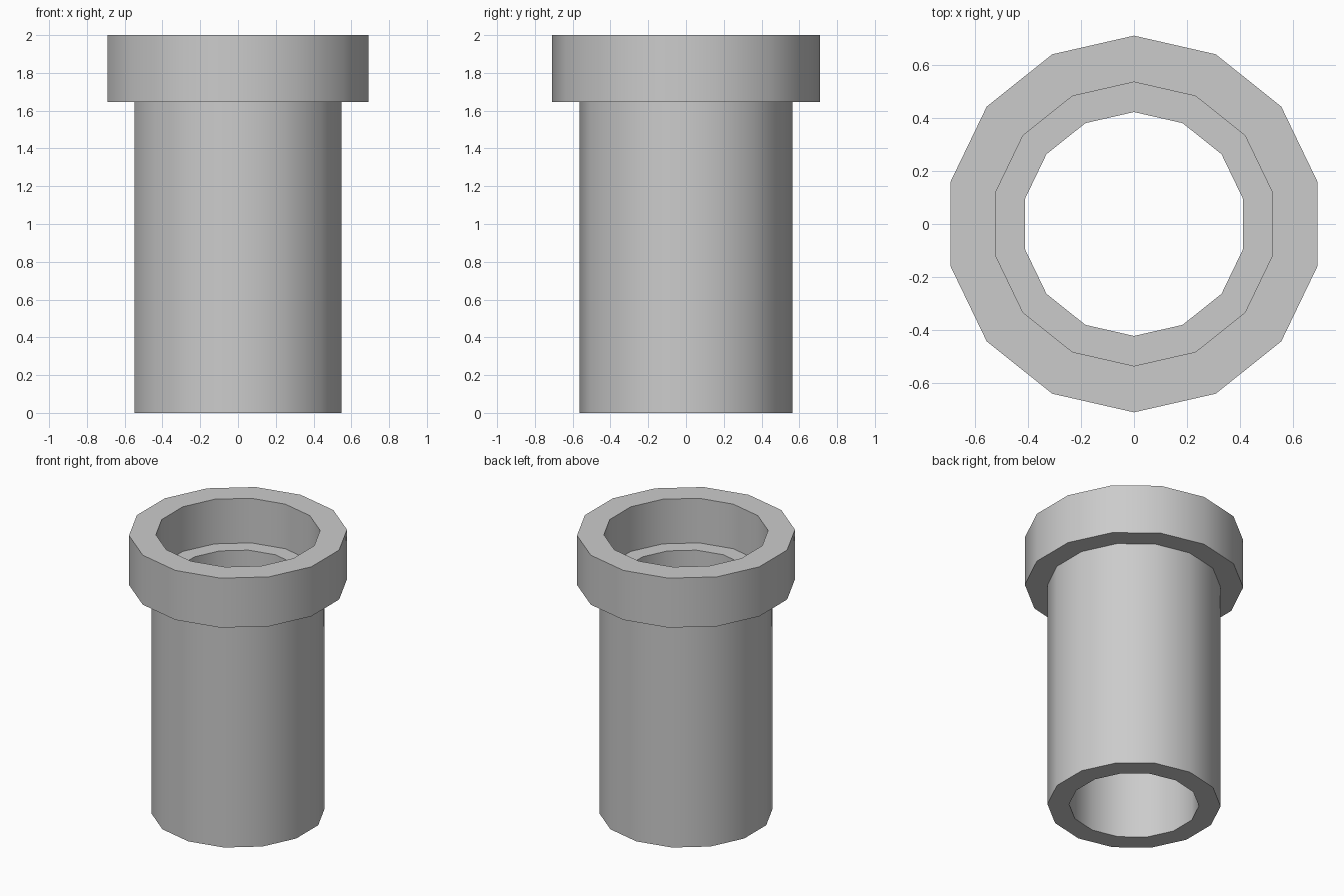
import bpy, bmesh, math

if "Cube" in bpy.data.objects:
    bpy.data.objects.remove(bpy.data.objects["Cube"])

SIDES = 14

# Closed wall cross-section (radius, height)
profile = [
    (0.422, 0.0), (0.563, 0.0),      # bottom rim
    (0.563, 1.645), (0.71, 1.645),   # underside of collar
    (0.71, 2.0), (0.535, 2.0),       # top rim
    (0.535, 1.68), (0.422, 1.68),    # inner ledge
]

# Revolve the section around z, with corners on the y axis
bm = bmesh.new()
rings = []
for i in range(SIDES):
    a = math.pi / 2 + 2 * math.pi * i / SIDES
    rings.append([bm.verts.new((r * math.cos(a), r * math.sin(a), z)) for r, z in profile])
n = len(profile)
for i in range(SIDES):
    a, b = rings[i], rings[(i + 1) % SIDES]
    for j in range(n):
        k = (j + 1) % n
        bm.faces.new((a[j], b[j], b[k], a[k]))
bmesh.ops.recalc_face_normals(bm, faces=bm.faces)

mesh = bpy.data.meshes.new("socket_pipe")
bm.to_mesh(mesh)
bm.free()
pipe = bpy.data.objects.new("socket_pipe", mesh)
bpy.context.collection.objects.link(pipe)

# Smooth round walls, sharp rims
bpy.context.view_layer.objects.active = pipe
pipe.select_set(True)
bpy.ops.object.shade_smooth_by_angle(angle=math.radians(30))
